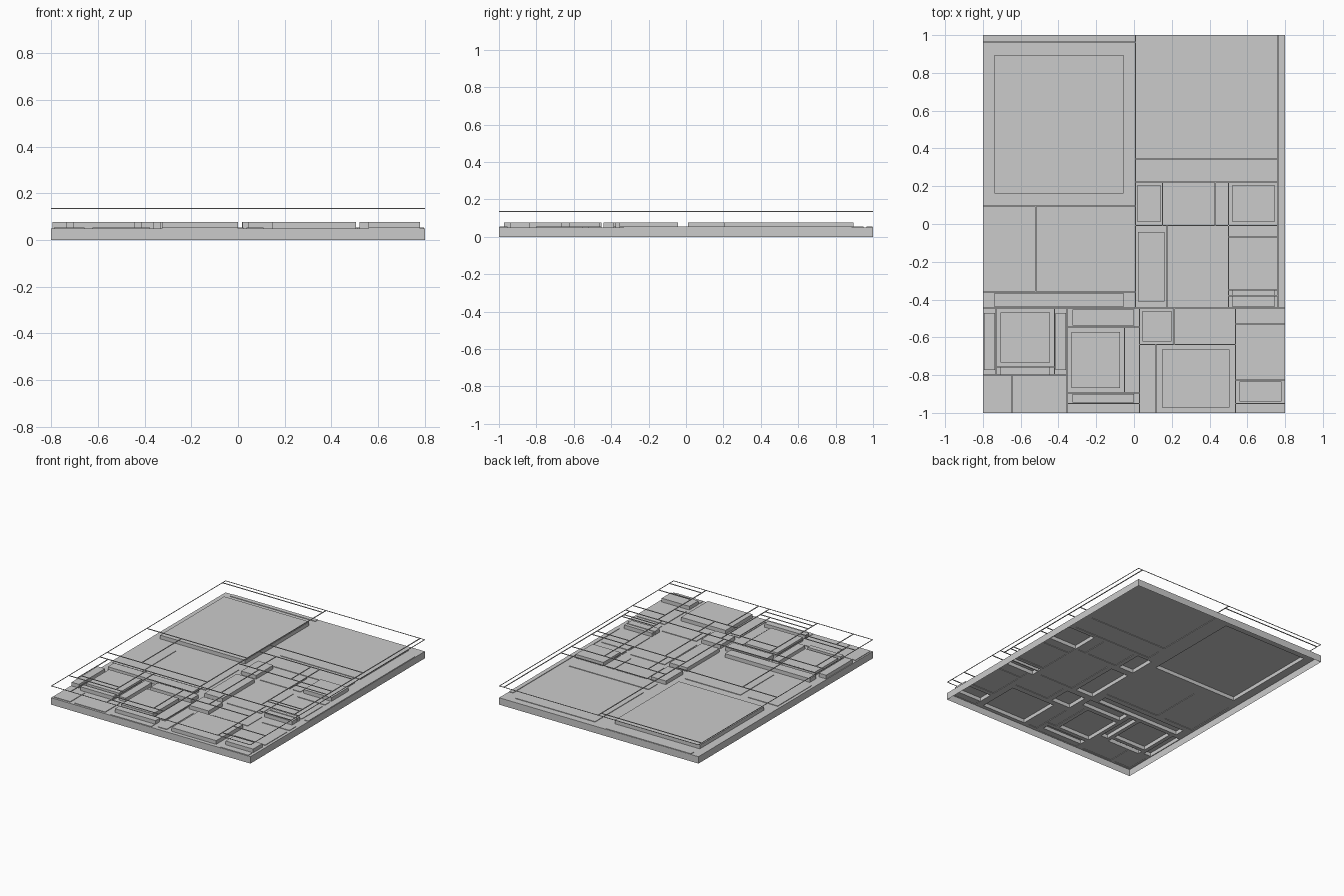
import bpy, bmesh

if "Cube" in bpy.data.objects:
    bpy.data.objects.remove(bpy.data.objects["Cube"])

BASE, TOP_WIRE = 0.05, 0.135
U, L = 0.077, 0.054      # raised panel height, barely raised panel height


def X(pos, left, right):     # split a region by a vertical line
    return ('x', pos, left, right)


def Y(pos, low, high):       # split a region by a horizontal line
    return ('y', pos, low, high)


# Subdivision of the panel, region by region
upper_left = Y(-0.36, U, Y(0.095, X(-0.52, L, L), Y(0.962, U, L)))
row_a = X(0.15, U, X(0.43, L, X(0.5, L, U)))
column = Y(-0.38, U, Y(-0.35, U, Y(-0.068, L, L)))
row_b = X(0.175, U, X(0.5, L, column))
upper_right = X(0.763, Y(-0.008, row_b, Y(0.223, row_a, Y(0.345, L, L))), L)

low_left = Y(-0.8, X(-0.645, L, L),
             X(-0.73, U, X(-0.42, Y(-0.757, U, U), U)))
low_mid = Y(-0.95, L, Y(-0.895, U, Y(-0.545, X(-0.05, U, L), U)))
low_inner = Y(-0.637, X(0.115, L, U), X(0.213, U, L))
low_right = Y(-0.95, L, Y(-0.825, U, Y(-0.53, L, L)))
lower = X(-0.355, low_left, X(0.03, low_mid, X(0.538, low_inner, low_right)))

layout = Y(-0.445, lower, X(0.007, upper_left, upper_right))


def leaves(node, x0, x1, y0, y1):
    if not isinstance(node, tuple):
        yield x0, x1, y0, y1, node
        return
    axis, p, a, b = node
    if axis == 'x':
        yield from leaves(a, x0, p, y0, y1)
        yield from leaves(b, p, x1, y0, y1)
    else:
        yield from leaves(a, x0, x1, y0, p)
        yield from leaves(b, x0, x1, p, y1)


def loop(bm, x0, x1, y0, y1, z):
    return [bm.verts.new((x, y, z)) for x, y in
            ((x0, y0), (x1, y0), (x1, y1), (x0, y1))]


def bridge(bm, a, b):
    for i in range(4):
        j = (i + 1) % 4
        bm.faces.new((a[i], a[j], b[j], b[i]))


def finish(bm, name):
    me = bpy.data.meshes.new(name)
    bm.to_mesh(me)
    bm.free()
    ob = bpy.data.objects.new(name, me)
    bpy.context.collection.objects.link(ob)
    return ob


regions = list(leaves(layout, -0.8, 0.8, -1, 1))

# Open-bottomed shell: skirt plus stepped inset panels
bm = bmesh.new()
bridge(bm, loop(bm, -0.8, 0.8, -1, 1, 0), loop(bm, -0.8, 0.8, -1, 1, BASE))
for x0, x1, y0, y1, h in regions:
    mx, my = 0.077 * (x1 - x0), 0.077 * (y1 - y0)
    inner = (x0 + mx, x1 - mx, y0 + my, y1 - my)
    outer = loop(bm, x0, x1, y0, y1, BASE)
    foot = loop(bm, *inner, BASE)
    top = loop(bm, *inner, h)
    bridge(bm, outer, foot)
    bridge(bm, foot, top)
    bm.faces.new(top)
finish(bm, "stepped_panel")

# Thin floating lattice following the region borders
bm = bmesh.new()
w, t = 0.003, 0.002
for x0, x1, y0, y1, h in regions:
    rings = [loop(bm, x0, x1, y0, y1, TOP_WIRE - t),
             loop(bm, x0, x1, y0, y1, TOP_WIRE + t),
             loop(bm, x0 + w, x1 - w, y0 + w, y1 - w, TOP_WIRE + t),
             loop(bm, x0 + w, x1 - w, y0 + w, y1 - w, TOP_WIRE - t)]
    for i in range(4):
        bridge(bm, rings[i], rings[(i + 1) % 4])
finish(bm, "floating_lattice")
